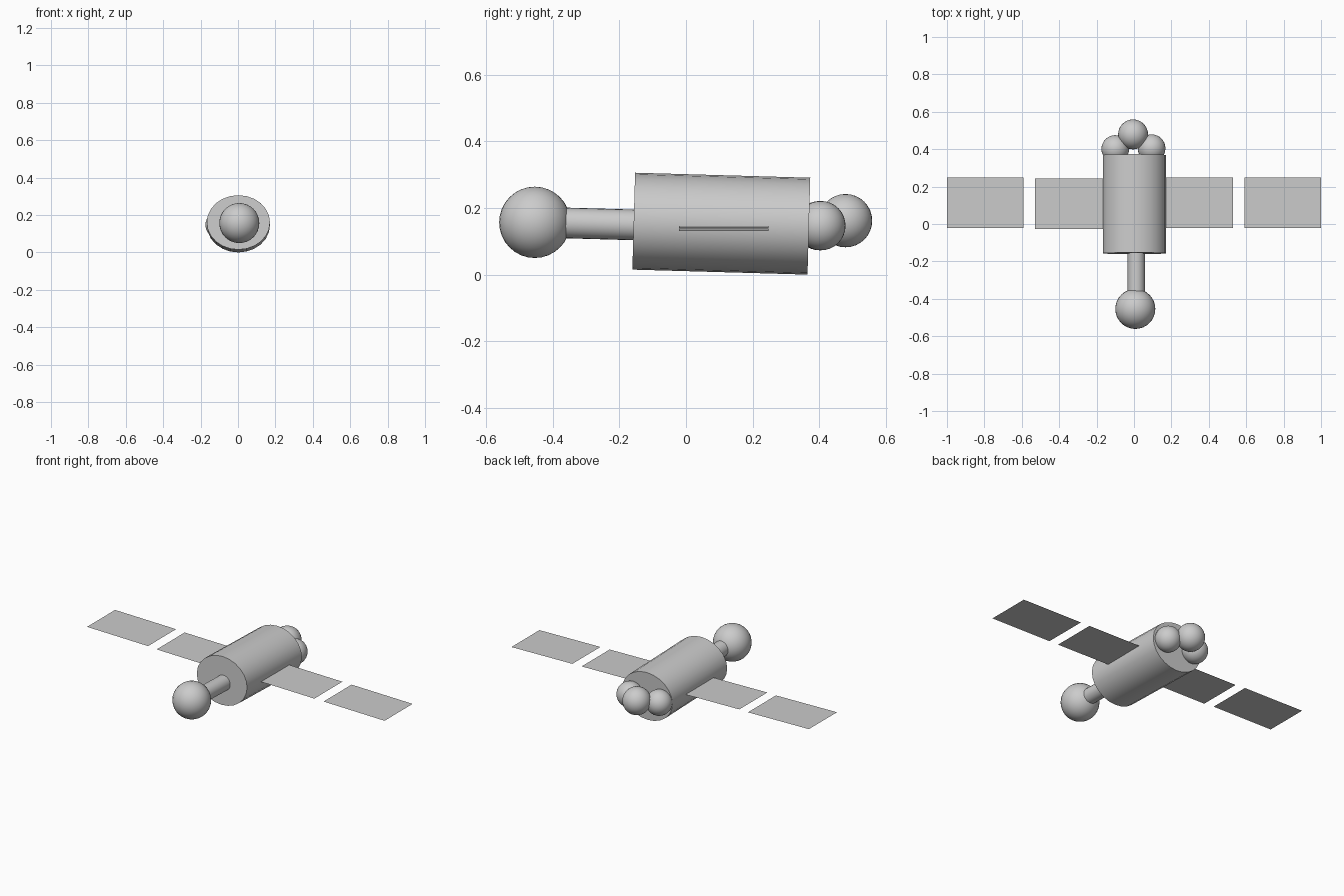
import bpy
from math import radians, pi, sin, cos

if "Cube" in bpy.data.objects:
    bpy.data.objects.remove(bpy.data.objects["Cube"])

TILT = radians(-1.63)   # the hull dips slightly towards the back
ROLL = radians(1.03)    # the panel row dips slightly towards +x


def smooth(ob, name):
    ob.name = name
    bpy.ops.object.shade_smooth_by_angle(angle=radians(35))
    return ob


def tube(name, centre, rx, rz, length, sides):
    """Capped cylinder lying along the tilted y axis."""
    bpy.ops.mesh.primitive_cylinder_add(
        vertices=sides, radius=1, depth=1, location=centre,
        rotation=(pi / 2 + TILT, 0, 0))
    ob = bpy.context.object
    ob.scale = (rx, rz, length)
    bpy.ops.object.transform_apply(location=False, rotation=True, scale=True)
    return smooth(ob, name)


def ball(name, centre, r):
    bpy.ops.mesh.primitive_uv_sphere_add(
        segments=32, ring_count=16, radius=r, location=centre)
    return smooth(bpy.context.object, name)


def panel(name, x0, x1, y0, y1):
    """Flat sheet lying in the slightly rolled panel plane."""
    bpy.ops.mesh.primitive_plane_add(size=1)
    ob = bpy.context.object
    ob.name = name
    ob.scale = ((x1 - x0) / cos(ROLL), y1 - y0, 1)
    ob.rotation_euler = (0, ROLL, 0)
    xm = (x0 + x1) / 2
    ob.location = (xm, (y0 + y1) / 2, 0.149 - xm * sin(ROLL))


# hull and front neck with docking ball
tube("hull", (0.002, 0.106, 0.153), 0.169, 0.1455, 0.526, 24)
tube("neck", (0.012, -0.25, 0.152), 0.046, 0.046, 0.30, 24)
ball("front_ball", (0.007, -0.454, 0.157), 0.107)

# rear cluster of tanks
ball("rear_tank_centre", (-0.005, 0.479, 0.162), 0.08)
ball("rear_tank_left", (-0.10, 0.401, 0.147), 0.074)
ball("rear_tank_right", (0.094, 0.405, 0.147), 0.074)

# solar panels, inner ones reach into the hull
for side, s in (("left", -1), ("right", 1)):
    drop = 0.006 if s < 0 else 0
    for part, a, b, d in (("inner", 0.12, 0.528, drop), ("outer", 0.59, 1.0, 0)):
        x0, x1 = sorted((a * s, b * s))
        panel(f"solar_panel_{part}_{side}", x0, x1, -0.021 - d, 0.248 - d)
